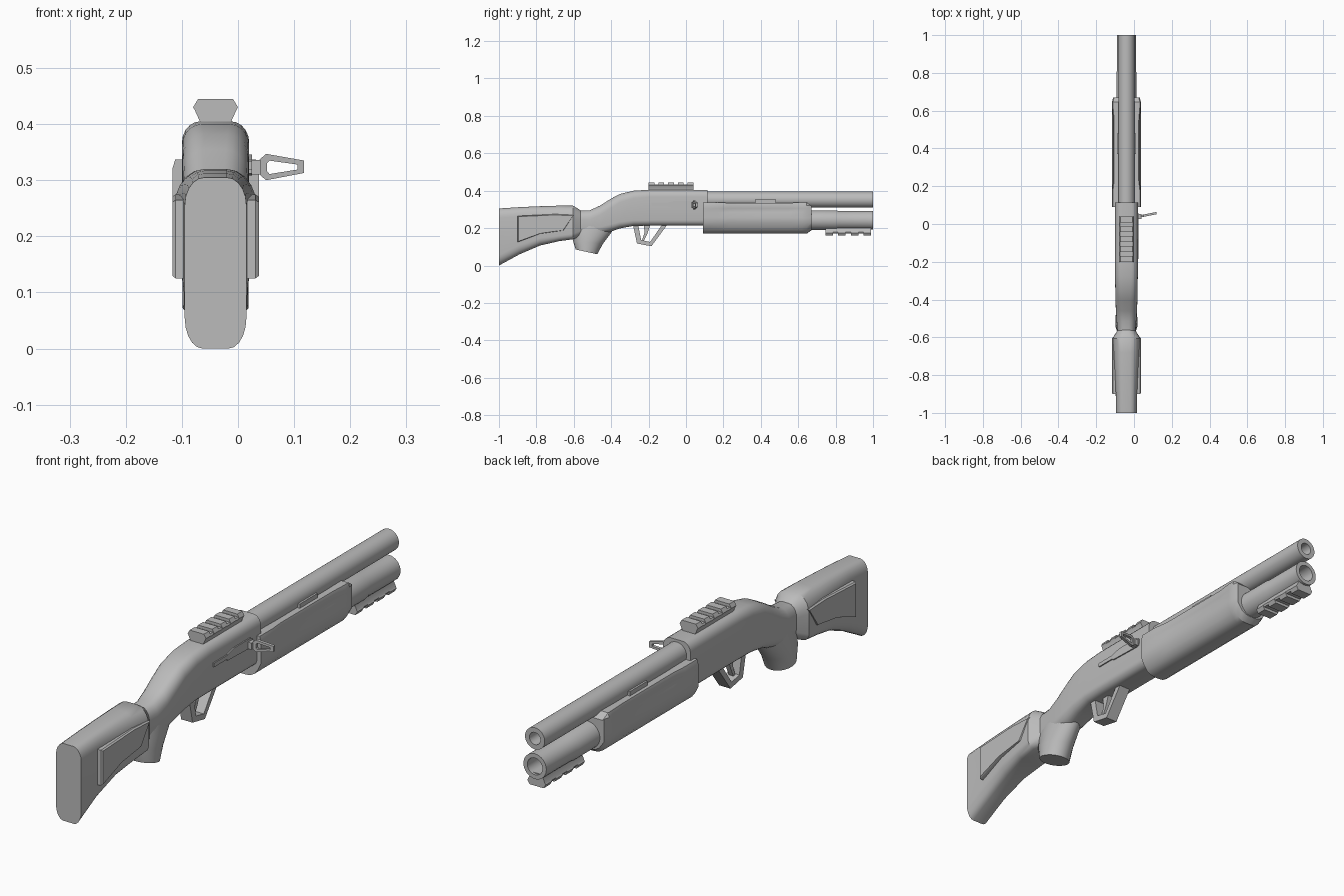
import bpy, bmesh
from math import sin, cos, pi, radians

if "Cube" in bpy.data.objects:
    bpy.data.objects.remove(bpy.data.objects["Cube"])

AX = -0.04  # centre plane of the body

grey = bpy.data.materials.new("plain grey")
grey.use_nodes = True
grey.diffuse_color = (0.5, 0.5, 0.5, 1)
grey.node_tree.nodes["Principled BSDF"].inputs["Base Color"].default_value = (0.5, 0.5, 0.5, 1)


def loft(name, rings, closed=False, angle=32):
    """Skin a list of equal rings; cap the ends or close the loop."""
    bm = bmesh.new()
    rows = [[bm.verts.new(p) for p in ring] for ring in rings]
    n = len(rows[0])
    pairs = list(zip(rows, rows[1:])) + ([(rows[-1], rows[0])] if closed else [])
    for a, b in pairs:
        for i in range(n):
            j = (i + 1) % n
            bm.faces.new((a[i], a[j], b[j], b[i]))
    if not closed:
        bm.faces.new(rows[0])
        bm.faces.new(rows[-1])
    bmesh.ops.recalc_face_normals(bm, faces=bm.faces)
    me = bpy.data.meshes.new(name)
    bm.to_mesh(me)
    bm.free()
    me.materials.append(grey)
    me.shade_smooth()
    me.set_sharp_from_angle(angle=radians(angle))
    ob = bpy.data.objects.new(name, me)
    bpy.context.collection.objects.link(ob)
    return ob


def section(y, top, bot, w, tw, th, bw, bh, k=5):
    """Upright section with elliptical corners: t = top corner, b = bottom corner."""
    arc = [i * pi / 2 / k for i in range(k + 1)]
    half = [(w - bw + bw * sin(a), bot + bh - bh * cos(a)) for a in arc]
    half += [(w - tw + tw * cos(a), top - th + th * sin(a)) for a in arc]
    return mirror_ring(y, half)


def mirror_ring(y, half):
    return [(AX + x, y, z) for x, z in half] + [(AX - x, y, z) for x, z in reversed(half)]


def circle(y, z, r, n=32):
    return [(AX + r * cos(2 * pi * i / n), y, z + r * sin(2 * pi * i / n)) for i in range(n)]


def side_ring(x, pts):
    return [(x, y, z) for y, z in pts]


def block(name, x, y, z, hx, hy, hz):
    pts = [(y - hy, z - hz), (y + hy, z - hz), (y + hy, z + hz), (y - hy, z + hz)]
    return loft(name, [side_ring(x - hx, pts), side_ring(x + hx, pts)])


# Stock, flaring towards the collar
loft("stock", [section(*s) for s in (
    (-1.0, .305, .0, .055, .035, .05, .032, .055),
    (-.89, .312, .06, .057, .037, .05, .035, .05),
    (-.78, .317, .107, .063, .043, .06, .035, .04),
    (-.68, .32, .13, .070, .05, .07, .03, .03),
    (-.605, .32, .14, .074, .054, .07, .03, .03),
    (-.58, .306, .15, .058, .045, .06, .03, .03),
    (-.56, .292, .16, .046, .035, .05, .03, .03))])

# Raised side panels on the stock
panel = [(-.9, .265), (-.9, .125), (-.78, .17), (-.655, .188), (-.6, .27), (-.7, .275)]
inner = [(y * .97 - .022, z * .94 + .012) for y, z in panel]
for side, label in ((1, "left"), (-1, "right")):
    loft(label + "_stock_panel", [side_ring(AX + side * .04, panel),
                                  side_ring(AX + side * .071, panel),
                                  side_ring(AX + side * .077, inner)], angle=15)

# Receiver with curved wrist
loft("receiver", [section(*s) for s in (
    (-.64, .28, .16, .044, .035, .05, .035, .04),
    (-.57, .293, .16, .048, .035, .05, .04, .04),
    (-.515, .295, .16, .052, .038, .05, .04, .04),
    (-.46, .32, .165, .056, .04, .05, .04, .04),
    (-.405, .355, .18, .058, .04, .05, .04, .04),
    (-.355, .382, .198, .059, .038, .045, .035, .035),
    (-.28, .40, .212, .06, .035, .04, .03, .03),
    (-.2, .405, .213, .06, .033, .038, .03, .03),
    (.115, .405, .213, .06, .033, .038, .03, .03))])

# Pistol grip with a slanted oval base
grip = []
for cy, cz, hy, hx, slope in ((-.532, .073, .058, .059, -.22), (-.525, .125, .08, .059, -.12),
                              (-.505, .175, .105, .058, 0), (-.485, .235, .12, .05, 0)):
    ring = [(cos(2 * pi * i / 28), sin(2 * pi * i / 28)) for i in range(28)]
    grip.append([(AX + hx * c, cy + hy * s, cz + slope * hy * s) for c, s in ring])
loft("pistol_grip", grip, angle=45)

# Barrel and magazine tube with open bores
loft("barrel", [circle(.08, .352, .043), circle(1, .352, .043),
                circle(1, .352, .024), circle(.8, .352, .024)])
loft("magazine_tube", [circle(.6, .242, .053), circle(.8, .242, .053), circle(.815, .242, .05),
                       circle(1, .242, .05), circle(1, .242, .033), circle(.85, .242, .033)], angle=40)

# Sliding fore-end with fluted sides
fore = []
for y, low, flute, wide, top in ((.09, .17, .077, .077, .337), (.17, .17, .077, .077, .337),
                                 (.23, .17, .066, .070, .335), (.55, .17, .066, .070, .335),
                                 (.62, .17, .076, .076, .337), (.645, .17, .076, .076, .337),
                                 (.67, .188, .070, .070, .315)):
    half = [(.012, low), (.032, low + .003), (.05, low + .014), (.064, low + .033), (wide, .23),
            (.077 if low < .18 else .07, .255), (flute, .285), (flute, .305), (wide, .32),
            (wide - .005, top), (.03, top)]
    fore.append(mirror_ring(y, half))
loft("fore_end", fore, angle=28)
for side, label in ((1, "left"), (-1, "right")):
    block(label + "_guide_lug", AX + side * .044, .425, .34, .007, .055, .012)


# Slotted rails: dovetail base and repeated teeth
def rail(name, y0, y1, z, up, count):
    def bar(label, a, b, prof):
        half = [(w, z + up * h) for w, h in prof]
        loft(label, [mirror_ring(a, half), mirror_ring(b, half)])
    bar(name + "_base", y0, y1, [(.028, -.012), (.028, 0), (.038, .022), (.034, .029)])
    step = (y1 - y0) / (count - .4)
    for i in range(count):
        a = y0 + i * step
        bar(f"{name}_tooth_{i + 1}", a, a + step * .6, [(.034, .015), (.04, .025), (.031, .04)])


rail("top_rail", -.2, .04, .405, 1, 5)
rail("lower_rail", .745, .99, .2, -1, 4)


# Trigger guard and trigger
def frame(name, outer, hole, a, b):
    loft(name, [a(outer), b(outer), b(hole), a(hole)], closed=True)


guard = [(-.285, .225), (-.262, .118), (-.185, .103), (-.095, .225)]
gap = [(-.255, .215), (-.24, .136), (-.192, .126), (-.13, .215)]
frame("trigger_guard", guard, gap, lambda p: side_ring(AX - .025, p), lambda p: side_ring(AX + .025, p))
trigger = [(-.225, .22), (-.222, .175), (-.235, .135), (-.225, .133), (-.207, .17), (-.19, .22)]
loft("trigger", [side_ring(AX - .01, trigger), side_ring(AX + .01, trigger)])

# Bolt, its slot bar and the open-framed charging handle
bolt = [(-.1, .312), (.045, .308), (.058, .32), (.058, .338), (.045, .346), (-.06, .346), (-.1, .336)]
loft("bolt", [side_ring(.01, bolt), side_ring(.025, bolt)])
block("bolt_slot_bar", .018, -.14, .326, .007, .045, .008)


def swept(offset):
    return lambda pts: [(x, .034 + .2 * x + offset, z) for x, z in pts]


frame("charging_handle", [(.034, .314), (.05, .30), (.118, .313), (.118, .335), (.05, .347), (.034, .333)],
      [(.052, .316), (.056, .311), (.106, .319), (.106, .328), (.056, .335), (.052, .331)],
      swept(-.006), swept(.006))
block("handle_root", .027, .04, .323, .013, .013, .013)
